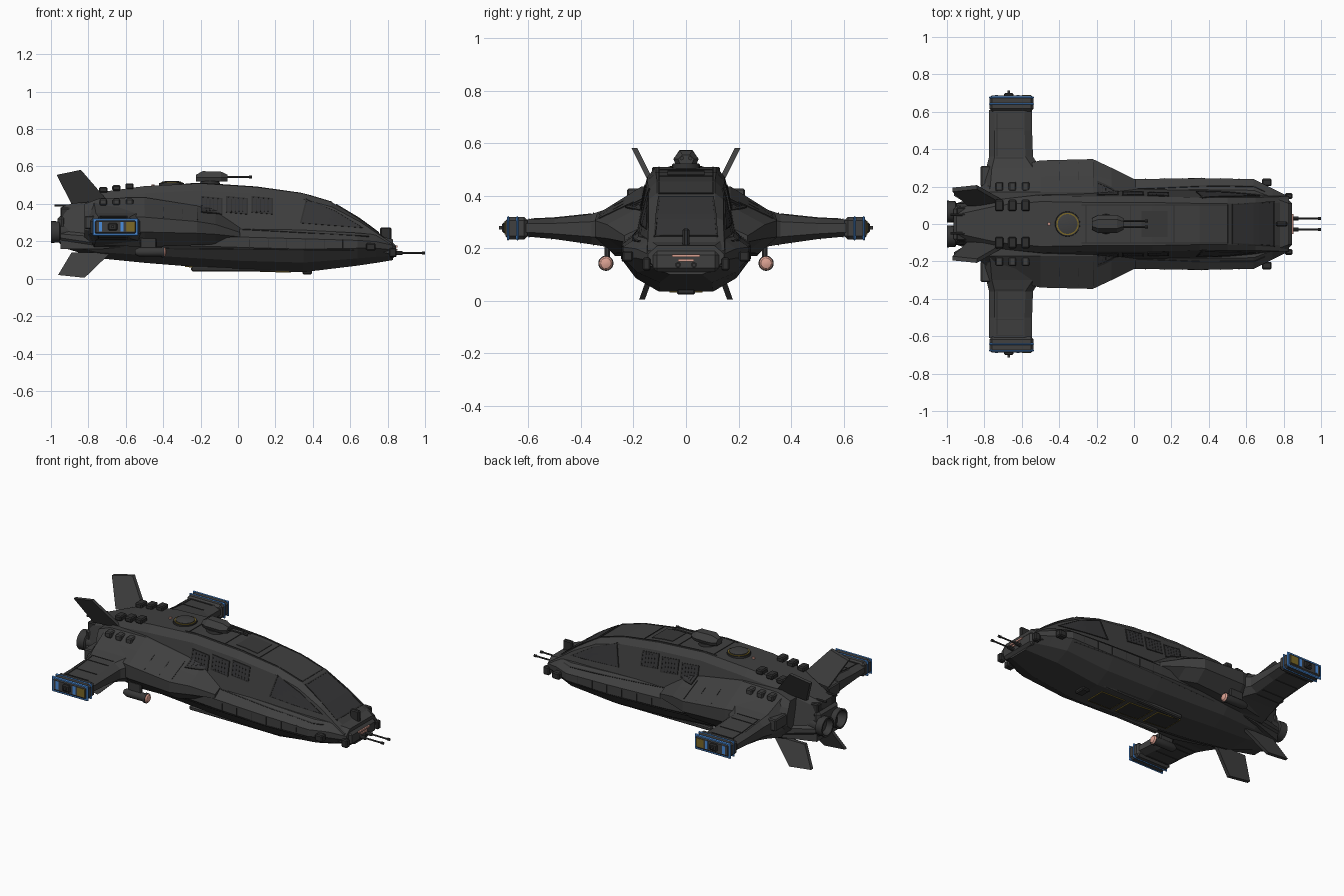
import bpy, bmesh, math
from mathutils import Vector
from mathutils.bvhtree import BVHTree

old = bpy.data.objects.get("Cube")
if old:
    bpy.data.objects.remove(old)


def material(name, r, g, b):
    m = bpy.data.materials.new(name)
    m.use_nodes = True
    m.diffuse_color = (r, g, b, 1)
    m.node_tree.nodes["Principled BSDF"].inputs["Base Color"].default_value = (r, g, b, 1)
    return m


HULL = material("charcoal hull", .05, .05, .05)
TRIM = material("dark trim", .028, .028, .028)
GLASS = material("smoked glass", .036, .036, .038)
METAL = material("gun metal", .04, .04, .04)
BLUE = material("blue stripe", .07, .27, .72)
PINK = material("pink lamp", .72, .36, .29)
YELLOW = material("dull yellow", .2, .14, .02)

skin_verts, skin_faces, rounded = [], [], []


def make(name, verts, faces, mat):
    me = bpy.data.meshes.new(name)
    me.from_pydata(verts, [], faces)
    bm = bmesh.new()
    bm.from_mesh(me)
    bmesh.ops.recalc_face_normals(bm, faces=bm.faces)
    bm.to_mesh(me)
    bm.free()
    me.materials.append(mat)
    ob = bpy.data.objects.new(name, me)
    bpy.context.collection.objects.link(ob)
    return ob


def loft(name, rings, mat=HULL, skin=True):
    n = len(rings[0])
    verts = [Vector(p) for r in rings for p in r]
    faces = [(i * n + j, i * n + (j + 1) % n, (i + 1) * n + (j + 1) % n, (i + 1) * n + j)
             for i in range(len(rings) - 1) for j in range(n)]
    faces += [tuple(range(n)), tuple(range(len(verts) - n, len(verts)))]
    if skin:
        base = len(skin_verts)
        skin_verts.extend(verts)
        skin_faces.extend(tuple(base + k for k in f) for f in faces)
    return make(name, verts, faces, mat)


def mirrored(x, half):
    return [(x, y, z) for y, z in half] + [(x, -y, z) for y, z in reversed(half)]


def lathe(name, origin, profile, mat, axis="x", seg=20):
    rings = []
    for d, r in profile:
        ring = []
        for k in range(seg):
            a = 2 * math.pi * k / seg
            u, v = r * math.cos(a), r * math.sin(a)
            ring.append(Vector(origin) + Vector((d, u, v) if axis == "x" else (u, v, d)))
        rings.append(ring)
    ob = loft(name, rings, mat, False)
    rounded.append(ob)
    return ob


def box(name, c, s, mat=HULL, bevel=.006):
    ring = lambda x: [(x, c[1] + a * s[1] / 2, c[2] + b * s[2] / 2)
                      for a, b in ((-1, -1), (1, -1), (1, 1), (-1, 1))]
    ob = loft(name, [ring(c[0] - s[0] / 2), ring(c[0] + s[0] / 2)], mat, False)
    if bevel:
        ob.modifiers.new("bevel", "BEVEL").width = bevel
    return ob


# Lower hull: x, half width, bottom, chine height
rings = []
for x, w, b, c in ((-.95, .11, .17, .25), (-.75, .18, .11, .24), (-.5, .22, .085, .25),
                   (0, .24, .045, .25), (.35, .245, .035, .24), (.64, .24, .07, .225),
                   (.74, .19, .085, .215), (.83, .145, .1, .19)):
    h = c - b
    rings.append(mirrored(x, [(.42 * w, b), (.78 * w, b + .25 * h), (w, b + .6 * h),
                              (w, b + .87 * h), (.75 * w, c + .02)]))
loft("lower_hull", rings)

# Upper cabin: x, base half width, base height, roof half width, roof height
rings = []
for x, w, b, t, c in ((-.95, .1, .2, .07, .38), (-.72, .18, .2, .12, .465), (-.5, .19, .22, .14, .495),
                      (-.2, .19, .24, .135, .51), (.1, .185, .24, .135, .49), (.35, .18, .235, .13, .455),
                      (.5, .175, .23, .13, .41), (.65, .165, .215, .13, .32), (.82, .15, .17, .135, .195)):
    h = c - b
    rings.append(mirrored(x, [(w, b - .04), (w, b + .1 * h), (t + .012, b + .86 * h), (t - .02, c)]))
loft("upper_cabin", rings)

for s, side in ((1, "left"), (-1, "right")):
    # Shoulder fairing beside the cabin
    rings = []
    for x, w, b, t in ((-.82, .2, .2, .4), (-.74, .28, .18, .43), (-.5, .34, .17, .435),
                       (-.22, .347, .18, .39), (-.12, .3, .185, .36), (.01, .235, .2, .28)):
        h = t - b
        rings.append([(x, s * y, z) for y, z in ((.1, t), (.17, t), (.17 + .5 * (w - .17), t - .2 * h),
                      (w, b + .6 * h), (w, b + .3 * h), (w - .07, b), (.1, b))])
    loft("shoulder_" + side, rings)

    # Wing and thicker tip
    rings = []
    for y, f, r, b, t in ((.18, -.46, -.8, .17, .41), (.3, -.5, -.79, .205, .35), (.36, -.54, -.775, .215, .33),
                          (.5, -.545, -.775, .235, .315), (.61, -.545, -.775, .245, .31)):
        e = .25 * (t - b)
        rings.append([(x, s * y, z) for x, z in ((r, b + e), (r, t - e), (r + .03, t), (f - .04, t),
                      (f, t - e), (f, b + e), (f - .04, b), (r + .03, b))])
    loft("wing_" + side, rings)
    box("wing_tip_" + side, (-.655, s * .645, .276), (.236, .085, .086), HULL, .014)
    for y in (.642, .677):
        box("tip_stripe_" + side, (-.655, s * y, .276), (.244, .01, .094), BLUE, .012)
    for x, wd, m in ((-.735, .018, BLUE), (-.62, .018, BLUE), (-.575, .05, YELLOW)):
        box("tip_marking_" + side, (x, s * .686, .278), (wd, .008, .05), m, 0)
    lamp = box("tip_lamp_" + side, (-.67, s * .69, .278), (.05, .02, .04), TRIM)
    box("tip_antenna_" + side, (-.67, s * .7, .278), (.012, .025, .012), METAL, 0)
    box("wing_rear_box_" + side, (-.79, s * .255, .3), (.06, .11, .07), HULL)

    # Tail fins, tilted outward
    for label, outline, root, y0, lean in (
            ("upper", ((-.7, .42), (-.84, .582), (-.97, .555), (-.89, .4)), .42, .115, .5),
            ("lower", ((-.68, .14), (-.82, .005), (-.962, .02), (-.89, .14)), .12, .125, -.36)):
        loft(label + "_fin_" + side, [[(x, s * (y0 + (z - root) * lean + d), z) for x, z in outline]
                                      for d in (-.01, .012)], HULL, False)

    # Engines, lamp pods and exhaust rods
    lathe("engine_nozzle_" + side, (-.93, s * .066, .25),
          ((.03, .045), (-.02, .045), (-.025, .056), (-.07, .059), (-.07, .049), (-.01, .03)), METAL)
    lathe("tail_rod_" + side, (-.98, s * .05, .392), ((0, .006), (.18, .006)), METAL, seg=8)
    box("tail_box_" + side, (-.92, s * .06, .35), (.06, .06, .06), TRIM)
    lathe("lamp_pod_" + side, (-.47, s * .305, .143),
          ((-.08, .014), (-.06, .024), (.06, .024), (.06, .029), (.075, .029)), METAL)
    lathe("pod_lamp_" + side, (-.395, s * .305, .143), ((0, .026), (.008, .02), (.012, .008)), PINK)
    box("pod_pylon_" + side, (-.48, s * .3, .185), (.09, .022, .07), METAL)

    # Nose guns and side fittings
    lathe("nose_gun_" + side, (.82, s * .03, .137), ((0, .011), (.06, .011), (.06, .005), (.165, .005),
                                                     (.165, .008), (.18, .008)), METAL, seg=10)
    box("nose_clamp_" + side, (.828, s * .15, .14), (.04, .03, .05), TRIM)
    box("bow_thruster_" + side, (.71, s * .222, .17), (.05, .04, .04), TRIM)
    box("belly_skid_" + side, (.05, s * .1, .052), (.6, .03, .025), HULL)
    for i in range(3):
        box("engine_vent_" + side, (-.72 + .07 * i, s * .1, .475 + .01 * i), (.045, .06, .03), TRIM)
        box("shoulder_block_" + side, (-.72 + .07 * i, s * .2, .41), (.04, .05, .035), HULL)

# Nose face with lamps
box("nose_block", (.825, 0, .15), (.04, .25, .08), HULL, .015)
for z, w in ((.172, .105), (.155, .06)):
    box("nose_lamp", (.847, 0, z), (.009, w, .009), PINK, 0)
box("nose_post", (.79, 0, .24), (.06, .025, .07), TRIM)
box("tail_block", (-.94, 0, .26), (.05, .2, .16), HULL, .02)
box("keel_sensor", (.37, 0, .036), (.05, .07, .025), TRIM)

# Turret and round hatch
lathe("turret_base", (-.15, 0, .5), ((0, .055), (.022, .05)), TRIM, "z")
loft("turret", [mirrored(x, [(w, .52), (w + .008, .54), (w * .6, t)]) for x, w, t in
                ((-.225, .022, .555), (-.19, .04, .575), (-.09, .04, .572), (-.055, .022, .555))], HULL, False)
for s in (1, -1):
    lathe("turret_barrel", (-.06, s * .016, .543), ((0, .005), (.12, .005), (.12, .008), (.135, .008)), METAL, seg=8)
lathe("hatch_ring", (-.355, 0, .495), ((0, .068), (.016, .066)), TRIM, "z", 28)
lathe("hatch_band", (-.355, 0, .51), ((0, .06), (.004, .06)), YELLOW, "z", 28)
lathe("hatch_lid", (-.355, 0, .51), ((0, .053), (.008, .053), (.012, .035)), HULL, "z", 28)
lathe("roof_beacon", (-.455, 0, .49), ((0, .01), (.015, .008)), PINK, "z", 8)

# Thin plates wrapped on to the outer skin
SKIN = BVHTree.FromPolygons(skin_verts, skin_faces)


def plate(name, corners, axis, sign, mat, thick=.006, n=8):
    a, b, c, d = (Vector(p) for p in corners)
    pts = []
    for i in range(n + 1):
        for j in range(n + 1):
            p = a.lerp(b, i / n).lerp(d.lerp(c, i / n), j / n)
            start = Vector((p.x, sign * 2, p.y)) if axis == "y" else Vector((p.x, p.y, sign * 2))
            ray = Vector((0, -sign, 0)) if axis == "y" else Vector((0, 0, -sign))
            hit = SKIN.ray_cast(start, ray)[0]
            if hit is None:
                return
            pts.append(hit)
    m = n + 1
    faces = [(i * m + j, i * m + j + 1, i * m + m + j + 1, i * m + m + j) for i in range(n) for j in range(n)]
    ob = make(name, pts, faces, mat)
    mod = ob.modifiers.new("thickness", "SOLIDIFY")
    mod.thickness, mod.offset = thick, 0


def rect(x0, x1, y0, y1):
    return ((x0, y0), (x1, y0), (x1, y1), (x0, y1))


def frame(name, corners, axis, sign, mat, grow=.1):
    mid = sum((Vector(p) for p in corners), Vector((0, 0))) / 4
    outer = [mid + (Vector(p) - mid) * (1 + grow) for p in corners]
    for k in range(4):
        plate(name, (corners[k], corners[(k + 1) % 4], outer[(k + 1) % 4], outer[k]), axis, sign, mat, .0095)


screen = ((.53, -.1), (.745, -.115), (.745, .115), (.53, .1))
plate("windscreen", screen, "z", 1, GLASS)
frame("windscreen_frame", screen, "z", 1, TRIM, .06)
for s in (1, -1):
    pane = ((.34, .3), (.66, .275), (.52, .36), (.37, .42))
    plate("cockpit_side_window", pane, "y", s, GLASS)
    frame("cockpit_window_frame", pane, "y", s, TRIM, .07)
    for i in range(3):
        x = -.19 + .135 * i
        pane = ((x, .36), (x + .1, .35), (x + .1, .425), (x, .435))
        plate("cabin_window", pane, "y", s, GLASS)
        frame("cabin_window_frame", pane, "y", s, TRIM, .16)
        for k in range(1, 5):
            plate("window_bar", rect(x + .02 * k - .002, x + .02 * k + .002, .36, .425), "y", s, TRIM, .009)
    # Seams on the cabin, hull and wings
    plate("deck_seam", ((.02, .262), (.7, .225), (.7, .229), (.02, .266)), "y", s, TRIM, n=12)
    plate("hull_seam", ((-.4, .16), (.62, .15), (.62, .154), (-.4, .164)), "y", s, TRIM, n=16)
    for i in range(6):
        plate("hull_rib", rect(.06 + .1 * i, .063 + .1 * i, .16, .21), "y", s, TRIM)
    for x in (-.4, -.3, -.22):
        plate("shoulder_seam", rect(x, x + .004, s * .2, s * .33), "z", 1, TRIM)
    for y in (.35, .4, .51, .595):
        for up in (1, -1):
            plate("wing_seam", rect(-.74, -.59, s * y, s * (y + .004)), "z", up, TRIM)
    plate("roof_rail", rect(-.28, .5, s * .1, s * .104), "z", 1, TRIM, n=14)
    plate("flap_seam", rect(-.735, -.73, s * .36, s * .59), "z", 1, TRIM)
for x in (-.26, -.02, .21, .5):
    plate("roof_seam", rect(x, x + .005, -.105, .105), "z", 1, TRIM)
plate("roof_panel", rect(.04, .18, -.07, .07), "z", 1, METAL)

# Belly hatches with yellow edging
for i in range(3):
    x = -.28 + .2 * i
    plate("belly_hatch", rect(x, x + .16, -.06, .06), "z", -1, TRIM)
    frame("belly_edging", rect(x, x + .16, -.06, .06), "z", -1, YELLOW, .04)

# Smooth the round parts
bpy.ops.object.select_all(action="DESELECT")
for ob in rounded:
    ob.select_set(True)
bpy.context.view_layer.objects.active = rounded[0]
bpy.ops.object.shade_smooth_by_angle()
